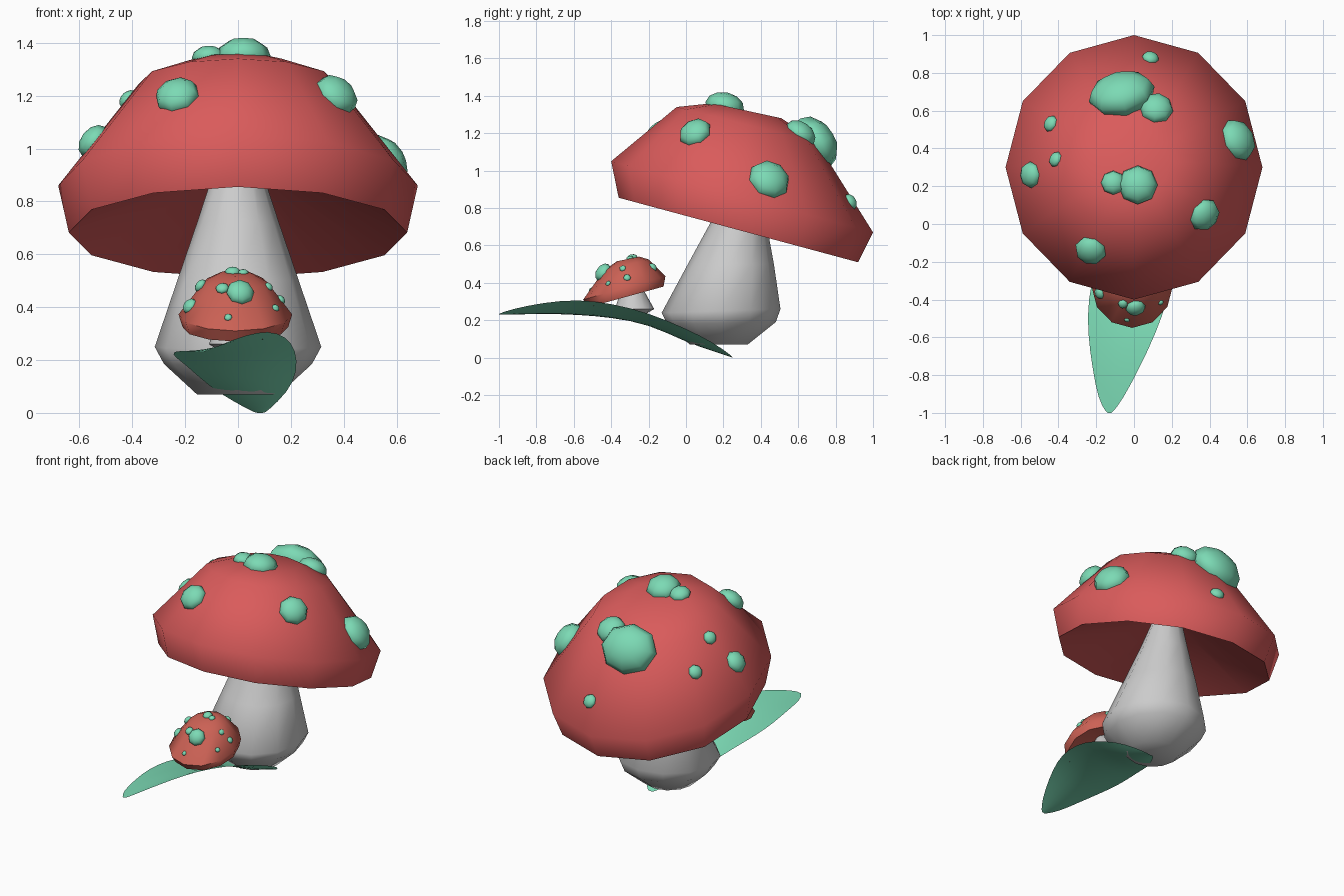
import bpy
from math import sin, cos, pi
from mathutils import Vector
from mathutils.bvhtree import BVHTree

if "Cube" in bpy.data.objects:
    bpy.data.objects.remove(bpy.data.objects["Cube"])


def material(name, rgb):
    m = bpy.data.materials.new(name)
    m.diffuse_color = (*rgb, 1)
    m.use_nodes = True
    m.node_tree.nodes["Principled BSDF"].inputs["Base Color"].default_value = m.diffuse_color
    return m


RED = material("red", (0.70, 0.105, 0.105))
CORAL = material("coral", (0.60, 0.12, 0.09))
MINT = material("mint", (0.20, 0.70, 0.46))


def add_mesh(name, verts, faces, mat=None):
    me = bpy.data.meshes.new(name)
    me.from_pydata(verts, [], faces)
    me.polygons.foreach_set("use_smooth", [True] * len(me.polygons))
    if mat:
        me.materials.append(mat)
    ob = bpy.data.objects.new(name, me)
    bpy.context.collection.objects.link(ob)
    return ob


def tilted_loft(name, rings, x0=0, n=12, mat=None):
    """Each ring: front y, front z, back y, back z, half width in x."""
    verts, faces = [], []
    for fy, fz, by, bz, rx in rings:
        front, back = Vector((x0, fy, fz)), Vector((x0, by, bz))
        mid, half = (front + back) / 2, (front - back) / 2
        for i in range(n):
            a = 2 * pi * i / n
            verts.append(mid + half * cos(a) + Vector((rx * sin(a), 0, 0)))
    for r in range(len(rings) - 1):
        for i in range(n):
            j = (i + 1) % n
            faces.append((r*n + i, r*n + j, (r+1)*n + j, (r+1)*n + i))
    top = (len(rings) - 1) * n
    faces.append(tuple(range(top, top + n)))
    faces.append(tuple(reversed(range(n))))
    ob = add_mesh(name, verts, faces, mat)
    bpy.ops.object.select_all(action='DESELECT')
    ob.select_set(True)
    bpy.context.view_layer.objects.active = ob
    bpy.ops.object.shade_smooth_by_angle(angle=1.05)
    return ob


def add_spots(name, cap, spots):
    """Flattened blobs seated on the nearest point of the cap."""
    me = cap.data
    tree = BVHTree.FromPolygons([v.co for v in me.vertices],
                                [p.vertices[:] for p in me.polygons])
    for k, (x, y, z, r, stretch) in enumerate(spots):
        loc, normal, _, _ = tree.find_nearest(Vector((x, y, z)))
        bpy.ops.mesh.primitive_uv_sphere_add(segments=8, ring_count=6,
                                             radius=1, location=loc)
        ob = bpy.context.object
        ob.name = f"{name}_{k + 1}"
        ob.rotation_euler = normal.to_track_quat('Z', 'Y').to_euler()
        ob.scale = (r * stretch, r, r * 0.7)
        ob.data.materials.append(MINT)
        bpy.ops.object.shade_smooth()


# Large mushroom: cap with a concave underside, stem, spots
large_cap = tilted_loft("large_cap", [
    (0.20, 0.93, 0.44, 0.87, 0.12),
    (-0.36, 0.855, 0.92, 0.51, 0.64),
    (-0.40, 1.05, 1.00, 0.67, 0.68),
    (-0.05, 1.34, 0.70, 1.15, 0.375),
    (0.14, 1.36, 0.51, 1.28, 0.19)], mat=RED)
tilted_loft("large_stem", [
    (0.02, 0.07, 0.33, 0.07, 0.155),
    (-0.10, 0.18, 0.48, 0.19, 0.28),
    (-0.13, 0.24, 0.505, 0.26, 0.315),
    (0.01, 0.50, 0.47, 0.50, 0.23),
    (0.13, 0.72, 0.43, 0.72, 0.155),
    (0.25, 0.98, 0.39, 0.98, 0.07)])
add_spots("large_spot", large_cap, [
    (-0.07, 0.71, 1.16, 0.155, 1.15), (0.12, 0.62, 1.21, 0.09, 1),
    (0.02, 0.21, 1.36, 0.105, 1), (-0.11, 0.22, 1.35, 0.065, 1),
    (0.56, 0.45, 0.96, 0.115, 1), (0.37, 0.05, 1.20, 0.09, 1),
    (-0.23, -0.14, 1.20, 0.085, 1), (-0.55, 0.26, 1.03, 0.07, 1),
    (-0.41, 0.34, 1.18, 0.042, 1), (-0.46, 0.54, 1.05, 0.045, 1),
    (0.09, 0.89, 0.84, 0.045, 1)])

# Small mushroom: cap leaning forward, stem, spots
small_cap = tilted_loft("small_cap", [
    (-0.34, 0.37, -0.26, 0.39, 0.04),
    (-0.52, 0.27, -0.12, 0.38, 0.20),
    (-0.55, 0.31, -0.11, 0.435, 0.215),
    (-0.44, 0.465, -0.20, 0.525, 0.12),
    (-0.37, 0.515, -0.25, 0.54, 0.06)], x0=-0.01, mat=CORAL)
tilted_loft("small_stem", [
    (-0.32, 0.235, -0.23, 0.225, 0.05),
    (-0.38, 0.26, -0.17, 0.26, 0.10),
    (-0.35, 0.35, -0.22, 0.35, 0.065),
    (-0.33, 0.42, -0.28, 0.42, 0.03)], x0=-0.01)
add_spots("small_spot", small_cap, [
    (0.01, -0.45, 0.46, 0.053, 1), (-0.06, -0.43, 0.48, 0.026, 1),
    (-0.19, -0.37, 0.41, 0.032, 1), (-0.02, -0.29, 0.54, 0.03, 1),
    (0.02, -0.30, 0.53, 0.02, 1), (-0.14, -0.32, 0.48, 0.027, 1),
    (0.12, -0.34, 0.48, 0.018, 1), (0.165, -0.315, 0.43, 0.02, 1),
    (0.145, -0.42, 0.40, 0.015, 1), (-0.04, -0.52, 0.37, 0.015, 1),
    (0.05, -0.17, 0.49, 0.025, 1)])

# Leaf: left edge x z, right edge x z at each station y; midrib sags
stations = [(-1.00, -0.145, 0.23, -0.115, 0.235), (-0.93, -0.19, 0.23, -0.06, 0.26),
            (-0.76, -0.22, 0.235, 0.03, 0.295), (-0.58, -0.245, 0.23, 0.115, 0.312),
            (-0.40, -0.245, 0.215, 0.18, 0.29), (-0.20, -0.20, 0.185, 0.22, 0.24),
            (0.00, -0.11, 0.10, 0.225, 0.155), (0.15, -0.02, 0.045, 0.19, 0.08),
            (0.25, 0.06, 0.002, 0.11, 0.005)]
verts, faces = [], []
for y, lx, lz, rx, rz in stations:
    depth = 0.07 if y < -0.1 else 0.14
    for t in (0, 0.25, 0.5, 0.75, 1):
        sag = depth * (rx - lx) * sin(pi * t)
        verts.append((lx + (rx - lx) * t, y, max(0, lz + (rz - lz) * t - sag)))
for s in range(len(stations) - 1):
    for i in range(4):
        a = s * 5 + i
        faces.append((a, a + 1, a + 6, a + 5))
leaf = add_mesh("leaf", verts, faces, MINT)
leaf.modifiers.new("smooth", 'SUBSURF').levels = 1
